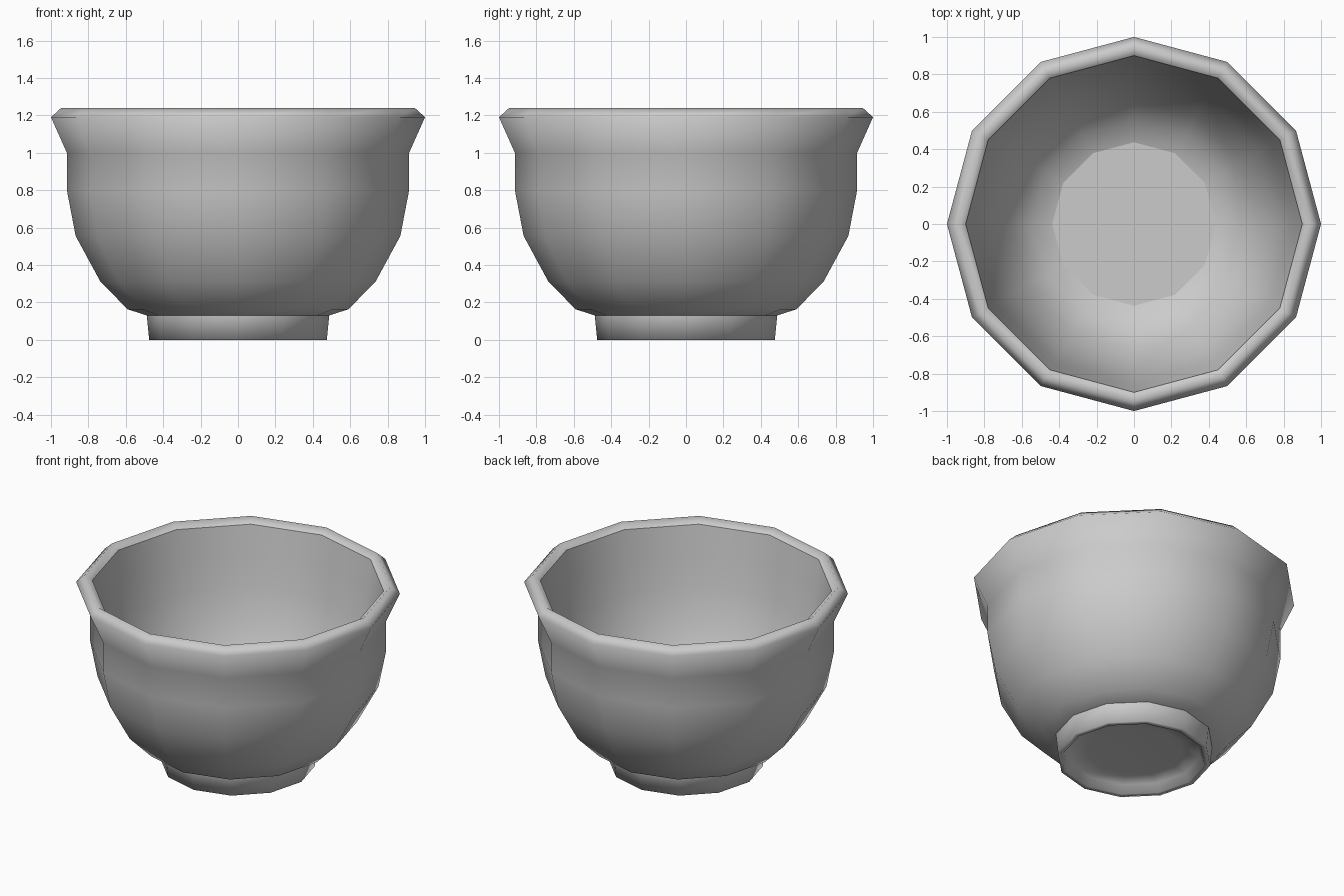
import bpy
import bmesh
from math import tau
from mathutils import Vector

SIDES = 12

default_cube = bpy.data.objects.get("Cube")
if default_cube:
    bpy.data.objects.remove(default_cube, do_unlink=True)

# Single grey clay colour
clay = bpy.data.materials.new("grey_clay")
clay.use_nodes = True
colour = (0.6, 0.6, 0.6, 1.0)
clay.diffuse_color = colour
clay.node_tree.nodes["Principled BSDF"].inputs["Base Color"].default_value = colour

# Half section as (radius, height), from the foot recess up and into the bowl
recess = [(0.3, 0.065), (0.415, 0.055), (0.44, 0.0)]
foot = [(0.475, 0.0), (0.488, 0.13)]
outside = [(0.59, 0.163), (0.735, 0.31), (0.868, 0.555), (0.915, 0.8), (0.915, 1.0)]
rim = [(1.0, 1.19), (0.945, 1.24), (0.90, 1.205)]
inside = [(0.87, 1.0), (0.84, 0.8), (0.78, 0.55), (0.665, 0.32), (0.55, 0.195), (0.437, 0.15)]
profile = recess + foot + outside + rim + inside

# Rings with a crisp edge: foot joint, inner lip and bowl floor
crisp = [foot[-1], rim[-1], inside[-1]]

bm = bmesh.new()
points = [bm.verts.new((r, 0, z)) for r, z in profile]
edges = [bm.edges.new(pair) for pair in zip(points, points[1:])]
bmesh.ops.spin(bm, geom=points + edges, cent=(0, 0, 0), axis=(0, 0, 1),
               angle=tau, steps=SIDES, use_duplicate=False)
bmesh.ops.remove_doubles(bm, verts=bm.verts[:], dist=0.001)

# Close the bowl floor and the recess with flat faces
bmesh.ops.holes_fill(bm, edges=[e for e in bm.edges if e.is_boundary], sides=SIDES)
bmesh.ops.recalc_face_normals(bm, faces=bm.faces[:])


def on_ring(vert, ring):
    here = Vector((vert.co.xy.length, vert.co.z))
    return (here - Vector(ring)).length < 0.002


for face in bm.faces:
    face.smooth = True
for edge in bm.edges:
    if any(all(on_ring(v, ring) for v in edge.verts) for ring in crisp):
        edge.smooth = False

mesh = bpy.data.meshes.new("bowl")
bm.to_mesh(mesh)
bm.free()
mesh.materials.append(clay)
bowl = bpy.data.objects.new("bowl", mesh)
bpy.context.collection.objects.link(bowl)
